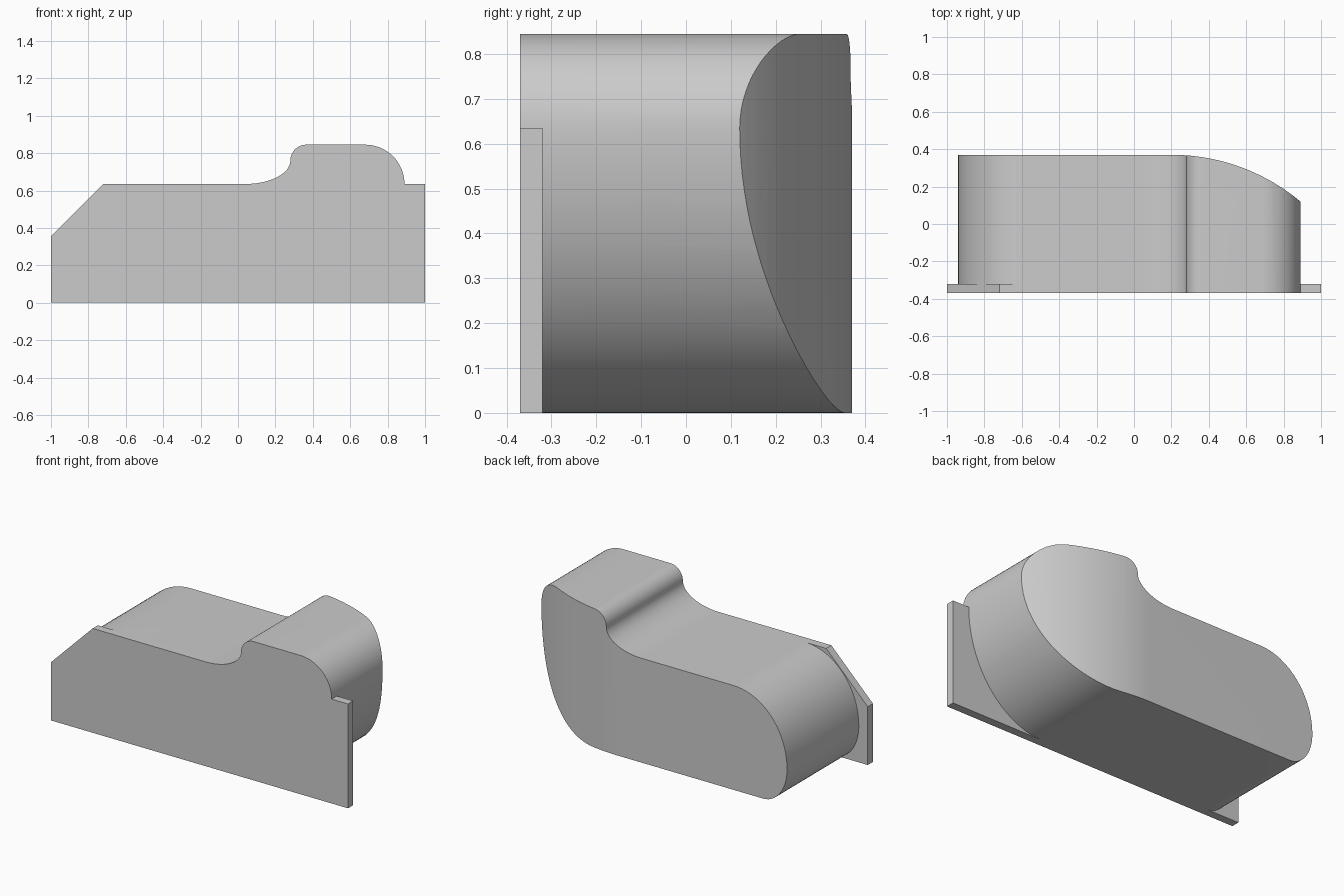
import bpy
import bmesh
from math import cos, sin, radians, sqrt

cube = bpy.data.objects.get("Cube")
if cube:
    bpy.data.objects.remove(cube)

FRONT, BACK, PLATE_BACK = -0.37, 0.37, -0.32
DECK, TOP = 0.635, 0.845

grey = bpy.data.materials.new("plain grey")
grey.use_nodes = True
colour = (0.6, 0.6, 0.6, 1)
grey.diffuse_color = colour
grey.node_tree.nodes["Principled BSDF"].inputs["Base Color"].default_value = colour


def arc(cx, cz, rx, rz, start, end, steps=16):
    """Points on an elliptical arc, angles in degrees."""
    angles = [radians(start + (end - start) * i / steps) for i in range(steps + 1)]
    return [(cx + rx * cos(a), cz + rz * sin(a)) for a in angles]


def prism(name, outline, place, offset):
    """Closed prism: outline points placed in space, then pushed along offset."""
    bm = bmesh.new()
    face = bm.faces.new([bm.verts.new(place(*p)) for p in outline])
    extruded = bmesh.ops.extrude_face_region(bm, geom=[face], use_keep_orig=True)
    verts = [g for g in extruded["geom"] if isinstance(g, bmesh.types.BMVert)]
    bmesh.ops.translate(bm, verts=verts, vec=offset)
    bmesh.ops.recalc_face_normals(bm, faces=bm.faces)
    mesh = bpy.data.meshes.new(name)
    bm.to_mesh(mesh)
    bm.free()
    mesh.materials.append(grey)
    obj = bpy.data.objects.new(name, mesh)
    bpy.context.collection.objects.link(obj)
    return obj


def boolean(target, tool, operation):
    """Apply a boolean and remove its tool."""
    mod = target.modifiers.new(operation.lower(), 'BOOLEAN')
    mod.object, mod.operation, mod.solver = tool, operation, 'EXACT'
    bpy.context.view_layer.objects.active = target
    bpy.ops.object.modifier_apply(modifier=mod.name)
    bpy.data.objects.remove(tool)


# Shared upper contour: hollow step, then the raised rounded hump
hump = (arc(0.04, 0.76, 0.24, 0.76 - DECK, -90, 0)
        + arc(0.365, 0.76, 0.085, TOP - 0.76, 180, 90)[1:]
        + arc(0.68, DECK, 0.21, TOP - DECK, 90, 0))

# Rounded body, swept front to back
body_outline = (hump
                + arc(0.38, DECK, 0.51, DECK, 0, -90, 28)[1:]
                + arc(-0.78, 0.22, 0.16, 0.22, 270, 180, 14)
                + arc(-0.58, 0.22, 0.36, DECK - 0.22, 180, 90, 20)[1:])
body = prism("body", body_outline, lambda x, z: (x, PLATE_BACK, z),
             (0, BACK - PLATE_BACK, 0))

# Curved sweep cut away from one rear corner
radius, start = 1.077, 0.2
curve = []
for i in range(25):
    x = start + 0.032 * i
    curve.append((x, BACK - radius + sqrt(radius ** 2 - (x - start) ** 2)))
cutter = prism("rear_cutter", curve + [(1.2, curve[-1][1]), (1.2, 0.6), (start, 0.6)],
               lambda x, y: (x, y, -0.2), (0, 0, 1.4))
boolean(body, cutter, 'DIFFERENCE')

# Thin front plate with a bevelled corner
plate_outline = hump + [(1, DECK), (1, 0), (-1, 0), (-1, 0.355), (-0.72, DECK)]
plate = prism("front_plate", plate_outline, lambda x, z: (x, FRONT, z),
              (0, PLATE_BACK - FRONT, 0))
boolean(body, plate, 'UNION')

# Smooth curves, crisp edges
bpy.ops.object.select_all(action='DESELECT')
body.select_set(True)
bpy.context.view_layer.objects.active = body
bpy.ops.object.shade_smooth_by_angle(angle=radians(25))
